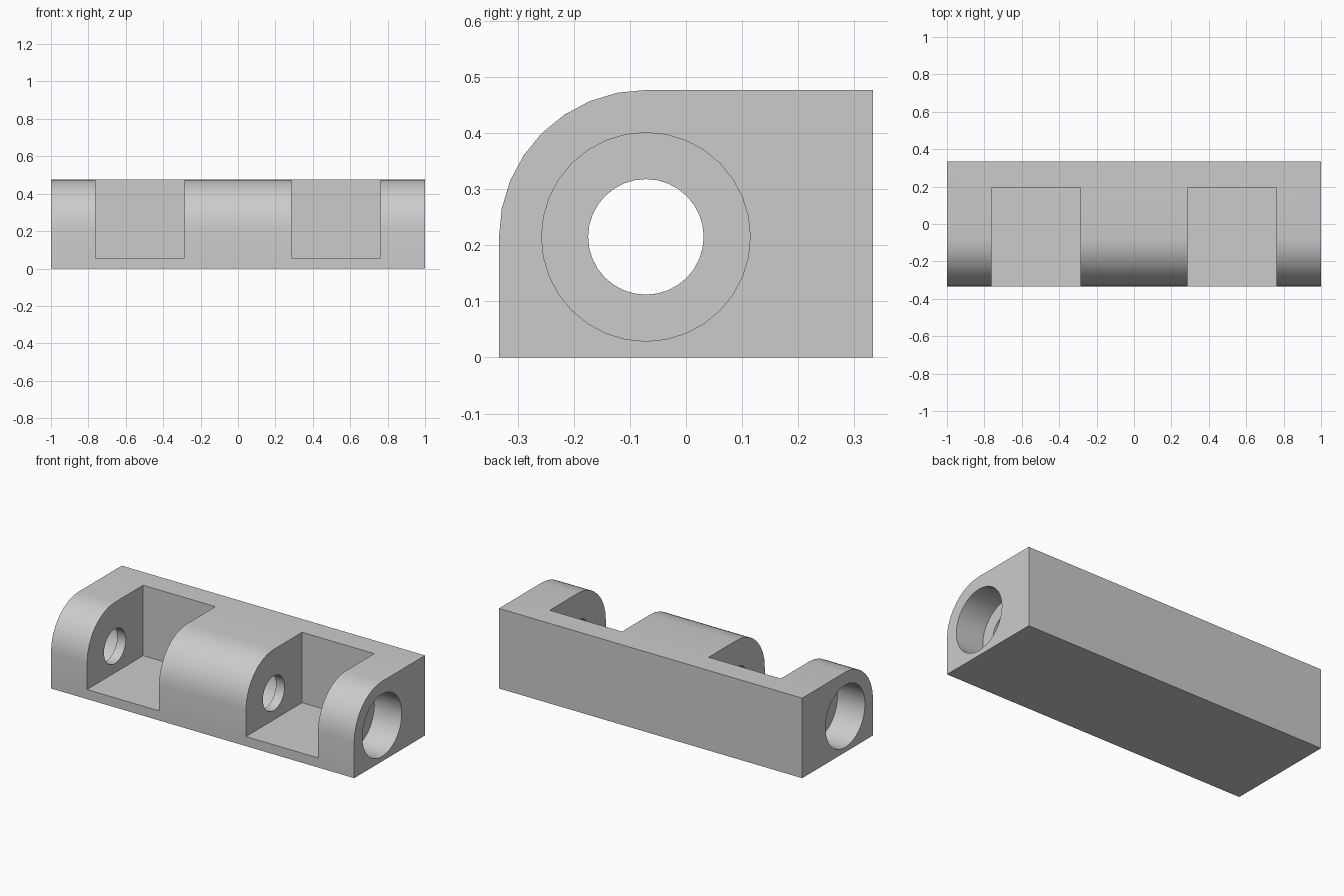
import bpy, bmesh, math
from mathutils import Matrix

if "Cube" in bpy.data.objects:
    bpy.data.objects.remove(bpy.data.objects["Cube"])

W, D, H = 2.0, 0.667, 0.477        # overall size
R = 0.262                          # front rounding
CY, CZ = -D / 2 + R, H - R         # bore axis
SLOT = (0.286, 0.762)              # slot span in x
WALL = 0.057

grey = bpy.data.materials.new("grey")
grey.diffuse_color = (0.6, 0.6, 0.6, 1)
grey.use_nodes = True
grey.node_tree.nodes["Principled BSDF"].inputs["Base Color"].default_value = grey.diffuse_color


def to_object(name, bm):
    bmesh.ops.recalc_face_normals(bm, faces=bm.faces[:])
    mesh = bpy.data.meshes.new(name)
    bm.to_mesh(mesh)
    bm.free()
    mesh.materials.append(grey)
    ob = bpy.data.objects.new(name, mesh)
    bpy.context.collection.objects.link(ob)
    return ob


def box(x0, x1, y0, y1, z0, z1):
    bm = bmesh.new()
    m = Matrix.Translation(((x0 + x1) / 2, (y0 + y1) / 2, (z0 + z1) / 2))
    m = m @ Matrix.Diagonal((x1 - x0, y1 - y0, z1 - z0, 1))
    bmesh.ops.create_cube(bm, size=1, matrix=m)
    return to_object("slot_cutter", bm)


def bore(x0, x1, r):
    bm = bmesh.new()
    m = Matrix.Translation(((x0 + x1) / 2, CY, CZ)) @ Matrix.Rotation(math.pi / 2, 4, 'Y')
    bmesh.ops.create_cone(bm, cap_ends=True, segments=32, radius1=r, radius2=r,
                          depth=x1 - x0, matrix=m)
    return to_object("bore_cutter", bm)


# Block with rounded front top edge, extruded along x
profile = [(D / 2, H), (D / 2, 0), (-D / 2, 0)]
for i in range(9):
    a = math.pi - i * math.pi / 16
    profile.append((CY + R * math.cos(a), CZ + R * math.sin(a)))
bm = bmesh.new()
face = bm.faces.new([bm.verts.new((-W / 2, y, z)) for y, z in profile])
ext = bmesh.ops.extrude_face_region(bm, geom=[face])
bmesh.ops.translate(bm, vec=(W, 0, 0),
                    verts=[v for v in ext["geom"] if isinstance(v, bmesh.types.BMVert)])
block = to_object("hinge_block", bm)

# Slots, end counterbores, hollow centre and the through hole
cutters = [bore(-SLOT[0] + WALL, SLOT[0] - WALL, 0.186)]
for s in (-1, 1):
    cutters.append(box(*sorted((s * SLOT[0], s * SLOT[1])), -0.6, 0.195, WALL, 0.7))
    cutters.append(bore(*sorted((s * (SLOT[1] + WALL), s * 1.1)), 0.186))
cutters.append(bore(-1.2, 1.2, 0.103))

for c in cutters:
    mod = block.modifiers.new("cut", 'BOOLEAN')
    mod.operation = 'DIFFERENCE'
    mod.solver = 'EXACT'
    mod.object = c
bpy.context.view_layer.objects.active = block
block.select_set(True)
for mod in list(block.modifiers):
    bpy.ops.object.modifier_apply(modifier=mod.name)
for c in cutters:
    bpy.data.objects.remove(c)

bpy.ops.object.select_all(action='DESELECT')
block.select_set(True)
bpy.context.view_layer.objects.active = block
bpy.ops.object.shade_smooth_by_angle(angle=math.radians(30))
